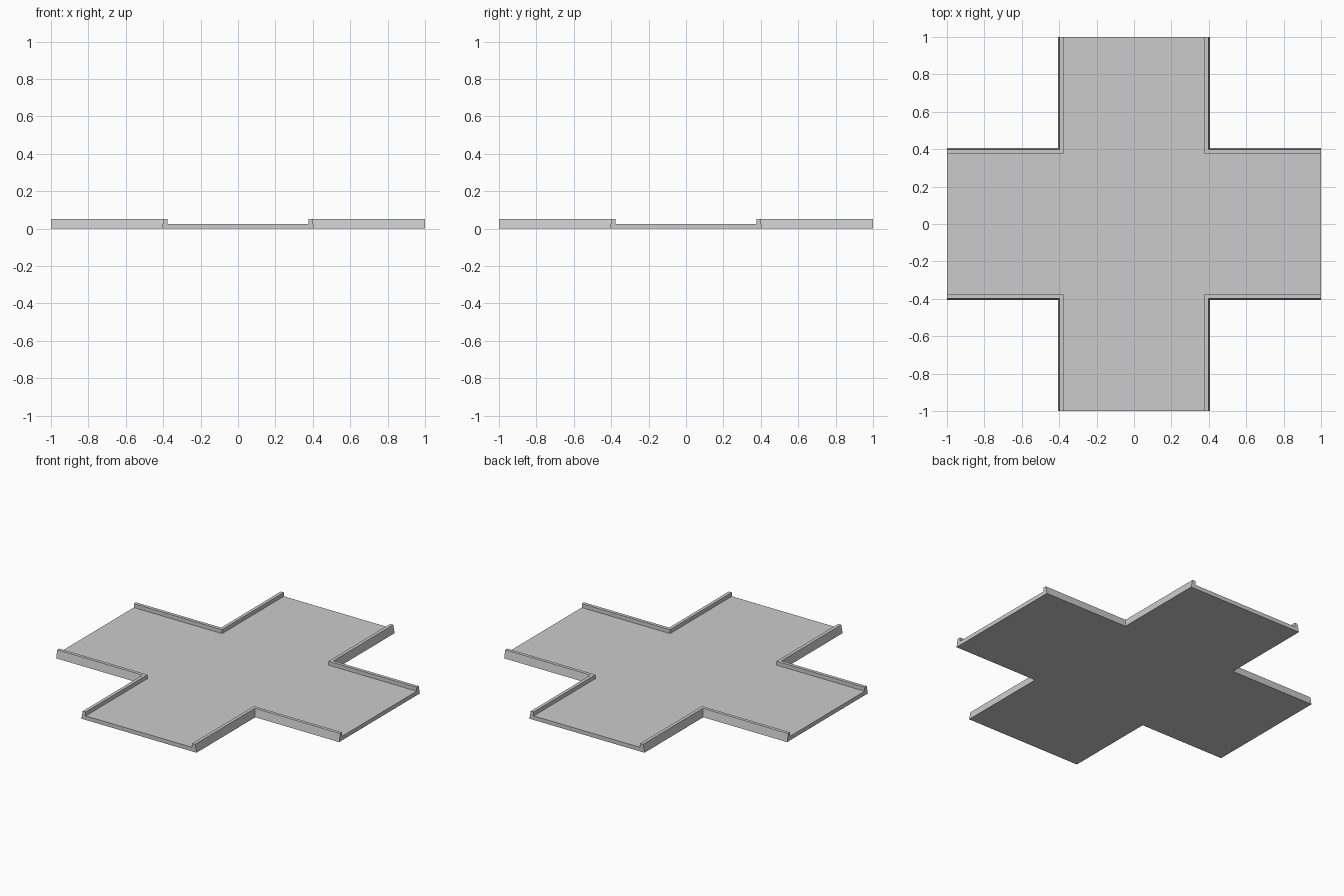
import bpy
import bmesh
from mathutils import Matrix

cube = bpy.data.objects.get("Cube")
if cube:
    bpy.data.objects.remove(cube, do_unlink=True)

# Plain grey material
grey = bpy.data.materials.new("plain grey")
grey.use_nodes = True
colour = (0.6, 0.6, 0.6, 1.0)
grey.diffuse_color = colour
grey.node_tree.nodes["Principled BSDF"].inputs["Base Color"].default_value = colour

# Curb section (half width, height): sloped outer wall, flat top, inner wall
PROFILE = [(0.407, 0.0), (0.397, 0.051), (0.376, 0.051), (0.376, 0.026)]

bm = bmesh.new()

# Each curb runs along one arm, round the inside corner and along the next arm
rings = []
for w, z in PROFILE:
    ring = []
    for k in range(4):
        turn = Matrix(((0, -1, 0), (1, 0, 0), (0, 0, 1)))
        for p in ((1, w, z), (w, w, z), (w, 1, z)):
            v = bm.verts.new(p)
            for _ in range(k):
                v.co = turn @ v.co
            ring.append(v)
    rings.append(ring)

# Curb walls and tops
for low, high in zip(rings, rings[1:]):
    for k in range(4):
        for i in (3 * k, 3 * k + 1):
            bm.faces.new((low[i], low[i + 1], high[i + 1], high[i]))

# Road surface and underside
bm.faces.new(rings[-1])
bm.faces.new(rings[0][::-1])

# Open arm ends, closed with the channel section
for k in range(4):
    a, b = 3 * k + 2, (3 * k + 3) % 12
    bm.faces.new([r[a] for r in rings] + [r[b] for r in reversed(rings)])

bmesh.ops.recalc_face_normals(bm, faces=bm.faces)
mesh = bpy.data.meshes.new("crossroad_tile")
bm.to_mesh(mesh)
bm.free()
mesh.materials.append(grey)
tile = bpy.data.objects.new("crossroad_tile", mesh)
bpy.context.collection.objects.link(tile)
